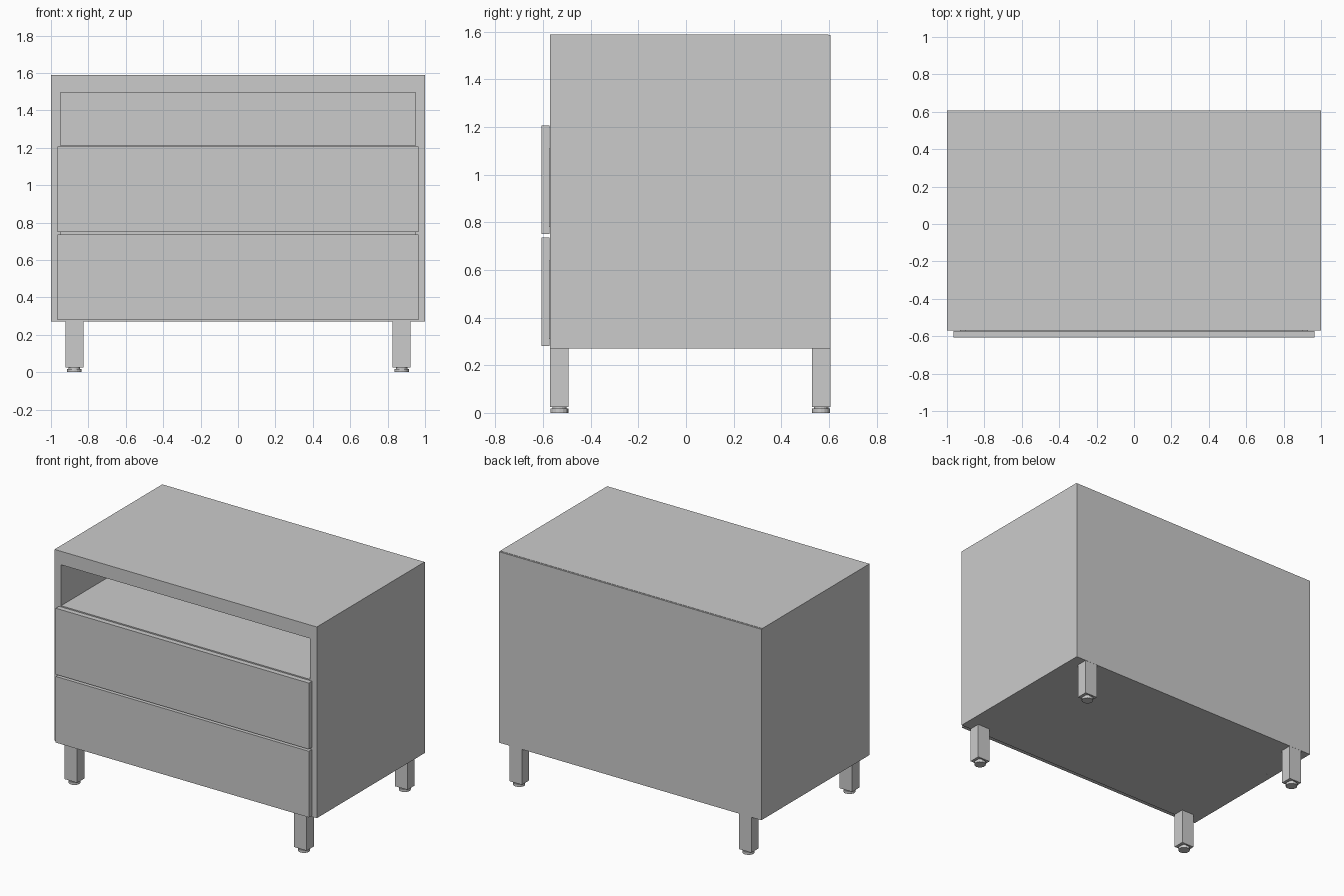
import bpy, bmesh
from mathutils import Matrix, Vector

if "Cube" in bpy.data.objects:
    bpy.data.objects.remove(bpy.data.objects["Cube"])


def finish(name, bm):
    mesh = bpy.data.meshes.new(name)
    bm.to_mesh(mesh)
    bm.free()
    ob = bpy.data.objects.new(name, mesh)
    bpy.context.collection.objects.link(ob)
    return ob


def add_box(bm, x, y, z):
    lo, hi = Vector((x[0], y[0], z[0])), Vector((x[1], y[1], z[1]))
    size = hi - lo
    m = Matrix.Translation((lo + hi) / 2) @ Matrix.Diagonal((*size, 1))
    bmesh.ops.create_cube(bm, size=1, matrix=m)


def box(name, x, y, z):
    bm = bmesh.new()
    add_box(bm, x, y, z)
    return finish(name, bm)


def add_disc(bm, x, y, z0, z1, r):
    bmesh.ops.create_cone(bm, cap_ends=True, segments=16, radius1=r, radius2=r,
                          depth=z1 - z0, matrix=Matrix.Translation((x, y, (z0 + z1) / 2)))


FRONT, BACK = -0.57, 0.607
BASE, TOP = 0.27, 1.588
INNER = 0.95

# Carcass panels around the open compartment and drawer bay
box("top_panel", (-1, 1), (FRONT, BACK - 0.01), (1.495, TOP))
box("bottom_panel", (-INNER, INNER), (FRONT, BACK - 0.01), (BASE, 0.30))
box("shelf", (-INNER, INNER), (FRONT, BACK - 0.01), (1.15, 1.213))
box("back_panel", (-1, 1), (BACK - 0.01, BACK), (BASE, TOP - 0.002))
for side, s in (("left", -1), ("right", 1)):
    box(side + "_side_panel", sorted((s * INNER, s)), (FRONT, BACK - 0.01), (BASE, 1.495))

# Two drawers: overlay front with a box behind it
for label, z in (("lower", 0.28), ("upper", 0.75)):
    box(label + "_drawer_front", (-0.965, 0.965), (-0.607, -0.572), (z, z + 0.456))
    bm = bmesh.new()
    y0, y1, z0, z1 = -0.572, 0.55, z + 0.03, z + 0.36
    for s in (-1, 1):
        add_box(bm, sorted((s * 0.90, s * 0.93)), (y0, y1), (z0, z1))
    add_box(bm, (-0.90, 0.90), (y1 - 0.03, y1), (z0, z1))
    add_box(bm, (-0.90, 0.90), (y0, y1 - 0.03), (z0 + 0.01, z0 + 0.03))
    finish(label + "_drawer_box", bm)

# Four square legs with round levelling feet
for side, s in (("left", -1), ("right", 1)):
    for end, y in (("front", FRONT + 0.039), ("back", BACK - 0.04)):
        x = s * 0.875
        box(f"{end}_{side}_leg", (x - 0.048, x + 0.048), (y - 0.039, y + 0.039), (0.025, BASE))
        bm = bmesh.new()
        add_disc(bm, x, y, 0.018, 0.025, 0.03)
        add_disc(bm, x, y, 0.0, 0.018, 0.038)
        finish(f"{end}_{side}_foot", bm)
